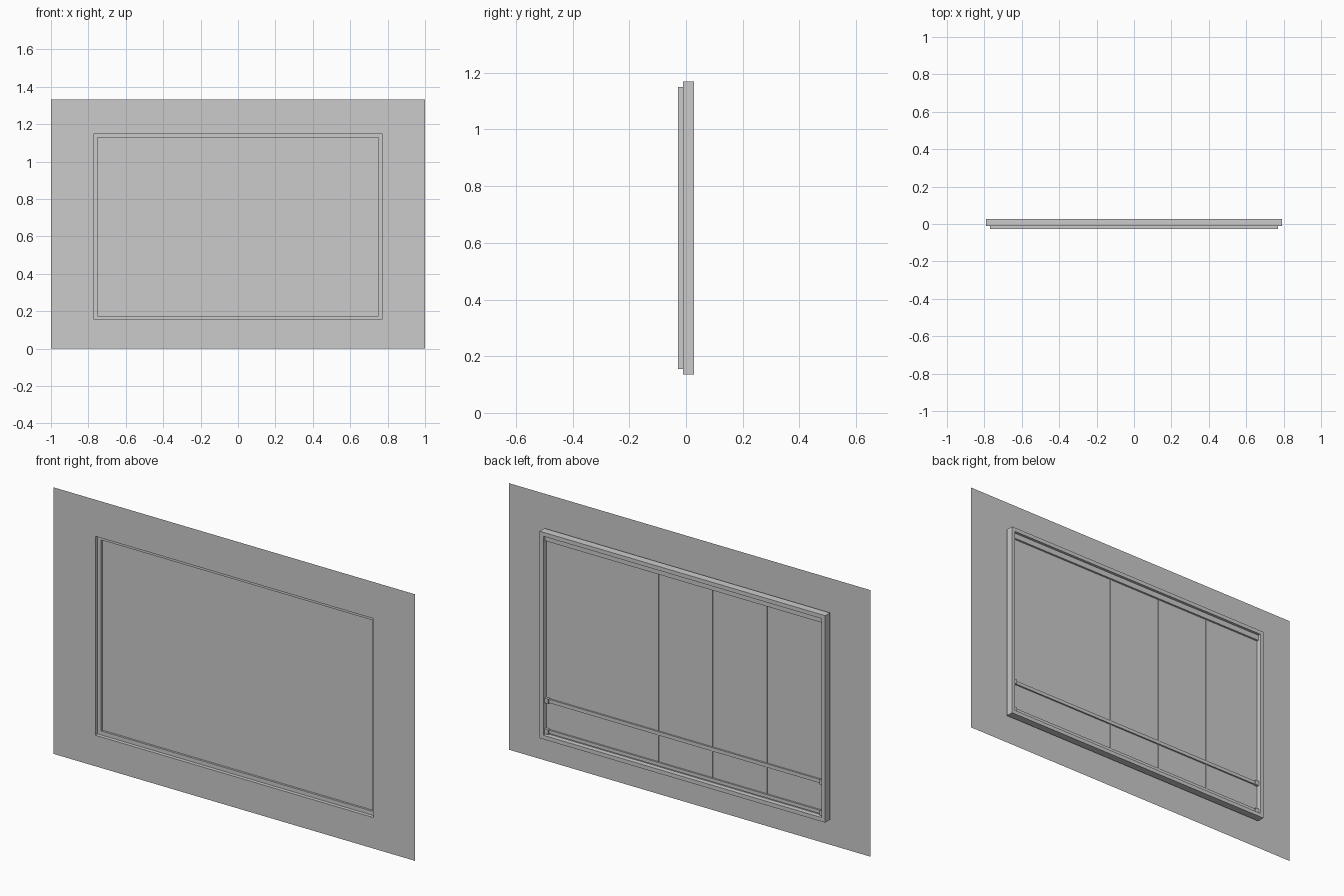
import bpy, bmesh

if "Cube" in bpy.data.objects:
    bpy.data.objects.remove(bpy.data.objects["Cube"])

CZ = 0.6525          # height of the opening's centre
DIFF = 0.2725        # half width minus half height of the opening


def rect(w, y):
    """Rectangle loop of half width w, concentric with the opening."""
    h = w - DIFF
    return [(-w, y, CZ - h), (w, y, CZ - h), (w, y, CZ + h), (-w, y, CZ + h)]


def finish(name, bm):
    bmesh.ops.recalc_face_normals(bm, faces=bm.faces[:])
    me = bpy.data.meshes.new(name)
    bm.to_mesh(me)
    bm.free()
    ob = bpy.data.objects.new(name, me)
    bpy.context.collection.objects.link(ob)
    return ob


def loft(name, loops, closed=False):
    """Bridge successive rectangles into mitred bands."""
    bm = bmesh.new()
    rings = [[bm.verts.new(p) for p in loop] for loop in loops]
    pairs = list(zip(rings, rings[1:]))
    if closed:
        pairs.append((rings[-1], rings[0]))
    for a, b in pairs:
        for i in range(4):
            j = (i + 1) % 4
            bm.faces.new((a[i], a[j], b[j], b[i]))
    return finish(name, bm)


def box(name, x, y, z):
    bm = bmesh.new()
    bmesh.ops.create_cube(bm, size=1)
    for v in bm.verts:
        v.co = [r[0] + (c + 0.5) * (r[1] - r[0]) for c, r in zip(v.co, (x, y, z))]
    return finish(name, bm)


# thin wall sheet with the opening, folded back into a shallow reveal
wall_outer = [(-1, -0.028, 0), (1, -0.028, 0), (1, -0.028, 1.333), (-1, -0.028, 1.333)]
loft("wall_and_reveal", [wall_outer, rect(0.77, -0.028), rect(0.77, -0.010)])

# L-section frame: outer flange at the back, narrow lip at the front
profile = [(0.79, -0.010), (0.75, -0.010), (0.75, 0.000),
           (0.77, 0.000), (0.77, 0.028), (0.79, 0.028)]
loft("frame", [rect(w, y) for w, y in profile], closed=True)

# upper and lower panels meeting behind the transom
box("upper_panel", (-0.77, 0.77), (0.000, 0.004), (0.334, 1.15))
box("lower_panel", (-0.77, 0.77), (0.001, 0.004), (0.155, 0.334))

# horizontal rails on the back
box("transom_rail", (-0.765, 0.765), (0.004, 0.012), (0.316, 0.334))
box("bottom_rail", (-0.765, 0.765), (0.004, 0.012), (0.163, 0.180))
box("head_rail", (-0.77, 0.77), (0.004, 0.014), (1.122, 1.15))

# small end brackets on the rails
for side in (-1, 1):
    xs = sorted((side * 0.75, side * 0.77))
    for z in (0.325, 0.171):
        box("rail_bracket", xs, (0.004, 0.018), (z - 0.012, z + 0.012))

# slim vertical ribs, unevenly spaced
for x in (0.15, -0.15, -0.45):
    box("vertical_rib", (x - 0.003, x + 0.003), (0.004, 0.008), (0.18, 1.122))
